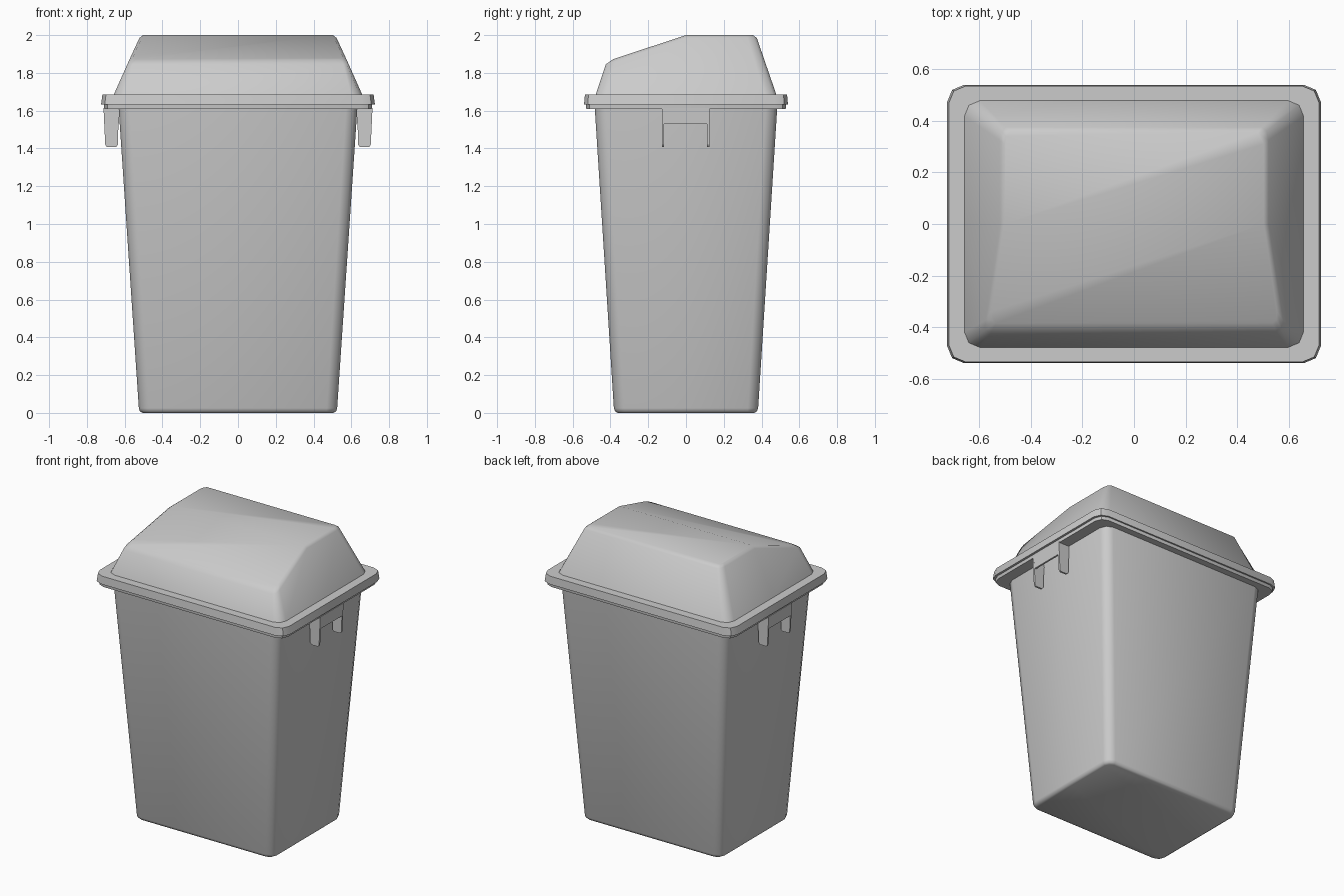
import bpy, bmesh, math

cube = bpy.data.objects.get("Cube")
if cube:
    bpy.data.objects.remove(cube, do_unlink=True)

grey = bpy.data.materials.new("grey plastic")
grey.use_nodes = True
grey.diffuse_color = (0.6, 0.6, 0.6, 1)
grey.node_tree.nodes["Principled BSDF"].inputs["Base Color"].default_value = (0.6, 0.6, 0.6, 1)


def finish(name, bm, angle):
    bmesh.ops.recalc_face_normals(bm, faces=bm.faces)
    mesh = bpy.data.meshes.new(name)
    bm.to_mesh(mesh)
    bm.free()
    mesh.materials.append(grey)
    obj = bpy.data.objects.new(name, mesh)
    bpy.context.collection.objects.link(obj)
    bpy.ops.object.select_all(action='DESELECT')
    obj.select_set(True)
    bpy.context.view_layer.objects.active = obj
    bpy.ops.object.shade_smooth_by_angle(angle=math.radians(angle))
    return obj


def outline(hx, y0, y1, r, segs=2):
    """Rounded rectangle, with an extra point at y = 0 on each short side."""
    pts = [(hx, 0)]
    corners = ((hx - r, y1 - r), (r - hx, y1 - r), (r - hx, y0 + r), (hx - r, y0 + r))
    for q, (cx, cy) in enumerate(corners):
        for i in range(segs + 1):
            a = math.pi / 2 * (q + i / segs)
            pts.append((cx + r * math.cos(a), cy + r * math.sin(a)))
        if q == 1:
            pts.append((-hx, 0))
    return pts


def loft(bm, rings):
    loops = [[bm.verts.new(p) for p in ring] for ring in rings]
    for a, b in zip(loops, loops[1:]):
        for i in range(len(a)):
            j = (i + 1) % len(a)
            bm.faces.new((a[i], a[j], b[j], b[i]))
    return loops


def cap(bm, loop):
    """Close a ring with a back half and a front half meeting at y = 0."""
    mid = len(loop) // 2
    bm.faces.new(loop[:mid + 1])
    bm.faces.new(loop[mid:] + loop[:1])


def stack(name, levels, angle):
    bm = bmesh.new()
    loops = loft(bm, [[(x, y, z) for x, y in outline(hx, -hy, hy, r)]
                      for z, hx, hy, r in levels])
    cap(bm, loops[0])
    cap(bm, loops[-1])
    return finish(name, bm, angle)


# Tapered bin with softened bottom edge
stack("bin_body", [(0, 0.505, 0.362, 0.04), (0.008, 0.519, 0.375, 0.05),
                   (0.025, 0.525, 0.382, 0.055), (1.615, 0.632, 0.483, 0.06)], 50)
# Bin rim and lid flange
stack("bin_rim", [(1.61, 0.708, 0.528, 0.06), (1.635, 0.71, 0.53, 0.06)], 40)
stack("lid_flange", [(1.632, 0.725, 0.54, 0.067), (1.685, 0.718, 0.535, 0.065)], 40)

# Domed lid: flat at the back of the top, sloping down toward the front
BASE_Z, SLOPE = 1.685, 0.33


def dome_ring(top, y0, y1, inset, r):
    ring = []
    for x, y in outline(1, y0, y1, r):
        z = top + SLOPE * min(0, y)
        half = 0.66 - (z - BASE_Z) * 0.46 - inset
        ring.append((x * half, y, z))
    return ring


bm = bmesh.new()
base = [(x, y, BASE_Z - 0.005) for x, y in outline(0.66, -0.48, 0.48, 0.06)]
loops = loft(bm, [base, dome_ring(1.985, -0.425, 0.375, 0, 0.05),
                  dome_ring(2.0, -0.385, 0.355, 0.012, 0.045)])
cap(bm, loops[-1])
finish("lid_dome", bm, 75)


# Side handles: two hanging legs joined by an outer band
def plate(bm, profile, y0, y1, side):
    ends = [[bm.verts.new((side * x, y, z)) for x, z in profile] for y in (y0, y1)]
    for end in ends:
        bm.faces.new(end)
    a, b = ends
    for i in range(len(a)):
        j = (i + 1) % len(a)
        bm.faces.new((a[i], a[j], b[j], b[i]))


LEG = [(0.625, 1.615), (0.712, 1.615), (0.703, 1.42), (0.695, 1.408),
       (0.645, 1.408), (0.636, 1.42), (0.636, 1.47)]
BAND = [(0.7, 1.615), (0.712, 1.615), (0.708, 1.53), (0.696, 1.53)]
for name, side in (("left_handle", 1), ("right_handle", -1)):
    bm = bmesh.new()
    plate(bm, LEG, -0.128, -0.116, side)
    plate(bm, LEG, 0.112, 0.124, side)
    plate(bm, BAND, -0.116, 0.112, side)
    finish(name, bm, 30)
